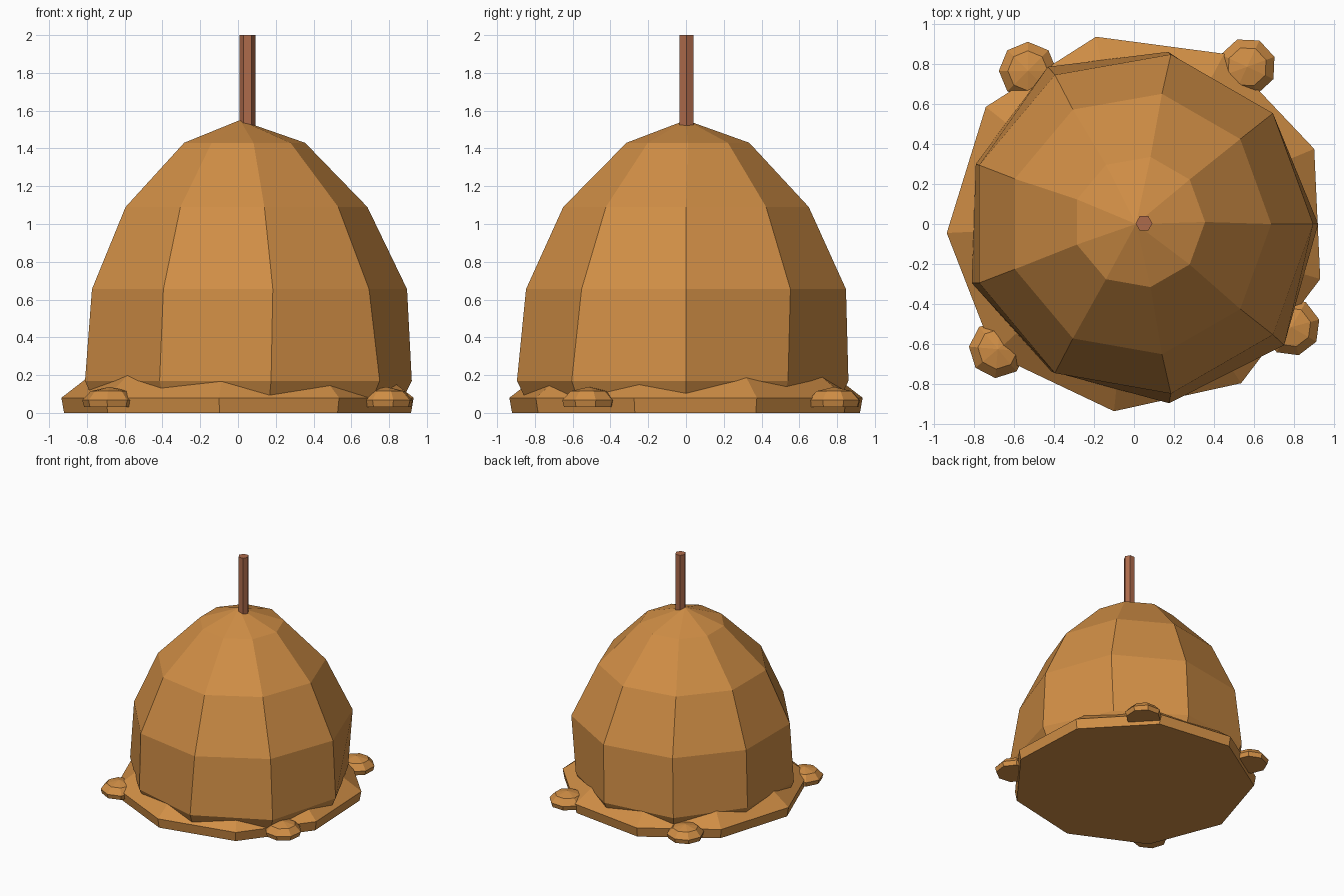
import bpy, bmesh, math

if "Cube" in bpy.data.objects:
    bpy.data.objects.remove(bpy.data.objects["Cube"])


def material(name, rgb):
    m = bpy.data.materials.new(name)
    m.diffuse_color = (*rgb, 1)
    m.use_nodes = True
    m.node_tree.nodes["Principled BSDF"].inputs["Base Color"].default_value = m.diffuse_color
    return m


ORANGE = material("warm_orange", (0.63, 0.27, 0.06))
BROWN = material("reddish_brown", (0.42, 0.145, 0.07))


def ring(n, r, z, cx=0.0, cy=0.0, phase=0.0):
    return [(cx + r * math.cos(math.radians(phase) + math.tau * i / n),
             cy + r * math.sin(math.radians(phase) + math.tau * i / n), z) for i in range(n)]


def scaled(points, s, z):
    return [(x * s, y * s, z) for x, y in points]


def loft(name, rings, mat, apex=None):
    """Skin rings from the bottom up, closing with an apex point or a flat cap."""
    bm = bmesh.new()
    rows = [[bm.verts.new(p) for p in r] for r in rings]
    n = len(rows[0])
    bm.faces.new(rows[0][::-1])
    for a, b in zip(rows, rows[1:]):
        for i in range(n):
            j = (i + 1) % n
            bm.faces.new((a[i], a[j], b[j], b[i]))
    if apex:
        top = bm.verts.new(apex)
        for i in range(n):
            bm.faces.new((rows[-1][i], rows[-1][(i + 1) % n], top))
    else:
        bm.faces.new(rows[-1])
    bmesh.ops.recalc_face_normals(bm, faces=bm.faces)
    me = bpy.data.meshes.new(name)
    bm.to_mesh(me)
    bm.free()
    me.materials.append(mat)
    ob = bpy.data.objects.new(name, me)
    bpy.context.collection.objects.link(ob)
    return ob


# Dome: nine sides, slightly irregular at the foot
foot = [(0.92, 0.0), (0.66, 0.54), (0.17, 0.86), (-0.43, 0.785), (-0.79, 0.30),
        (-0.81, -0.295), (-0.415, -0.735), (0.175, -0.895), (0.75, -0.605)]
loft("dome", [scaled(foot, 0.92, 0.02),
              scaled(foot, 1.0, 0.17),
              ring(9, 0.86, 0.655, 0.035, 0.0),
              ring(9, 0.66, 1.09, 0.025, 0.0),
              ring(9, 0.33, 1.43, 0.025, 0.01)], ORANGE, apex=(0.01, 0.0, 1.55))

# Spreading base plate with a sloping top
rim = [(0.90, 0.375), (0.45, 0.85), (-0.19, 0.935), (-0.74, 0.585), (-0.935, -0.045),
       (-0.70, -0.65), (-0.10, -0.935), (0.535, -0.795), (0.93, -0.275)]
loft("base_plate", [scaled(rim, 0.985, 0.0),
                    scaled(rim, 1.0, 0.08),
                    scaled(rim, 0.82, 0.21)], ORANGE)

# Four small flattened lumps around the edge
for i, (x, y) in enumerate([(-0.53, 0.765), (0.565, 0.785), (-0.68, -0.625), (0.785, -0.515)]):
    p = 20 * i
    loft(f"lump_{i + 1}", [ring(8, 0.135, 0.03, x, y, p),
                           ring(8, 0.145, 0.067, x, y, p),
                           ring(8, 0.10, 0.115, x, y, p)], ORANGE, apex=(x, y, 0.138))

# Stem
loft("stem", [ring(6, 0.042, 1.45, 0.05, 0.003),
              ring(6, 0.042, 2.0, 0.05, 0.003)], BROWN)
